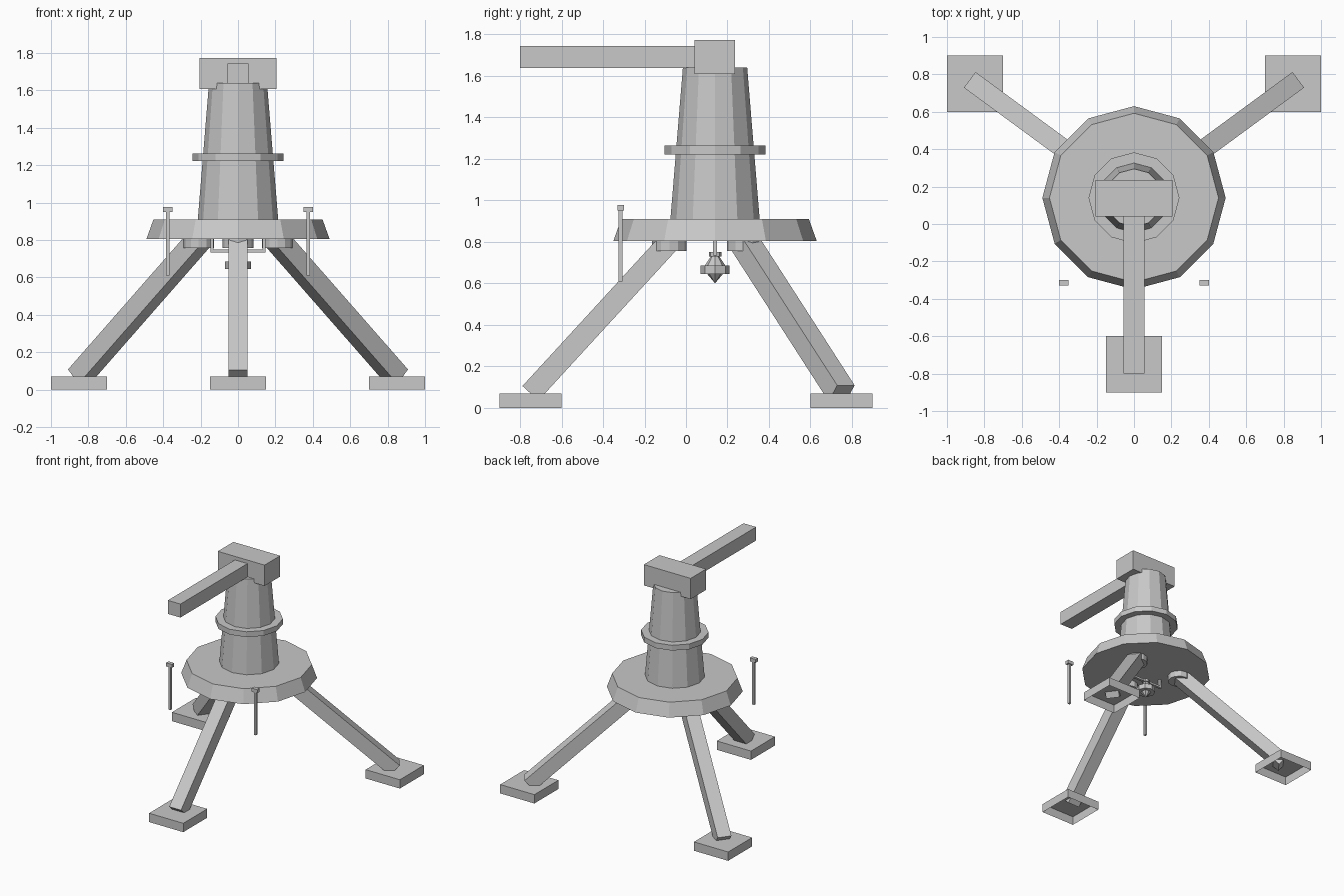
import bpy, bmesh, math
from mathutils import Vector, Matrix

if "Cube" in bpy.data.objects:
    bpy.data.objects.remove(bpy.data.objects["Cube"])

metal = bpy.data.materials.new("grey metal")
metal.diffuse_color = (0.58, 0.58, 0.58, 1)
metal.use_nodes = True
metal.node_tree.nodes["Principled BSDF"].inputs["Base Color"].default_value = metal.diffuse_color


def finish(name, bm):
    bmesh.ops.recalc_face_normals(bm, faces=bm.faces[:])
    me = bpy.data.meshes.new(name)
    bm.to_mesh(me)
    bm.free()
    me.materials.append(metal)
    ob = bpy.data.objects.new(name, me)
    bpy.context.collection.objects.link(ob)
    return ob


def box(name, lo, hi, open_bottom=False):
    lo, hi = Vector(lo), Vector(hi)
    bm = bmesh.new()
    m = Matrix.Translation((lo + hi) / 2) @ Matrix.Diagonal((*(hi - lo), 1))
    bmesh.ops.create_cube(bm, size=1, matrix=m)
    if open_bottom:
        bm.normal_update()
        down = [f for f in bm.faces if f.normal.z < -0.9]
        bmesh.ops.delete(bm, geom=down, context='FACES_ONLY')
    return finish(name, bm)


def lathe(name, x, y, profile, sides):
    """Turned solid from (radius, z) pairs, listed bottom to top."""
    bm = bmesh.new()
    rings = []
    for r, z in profile:
        if r == 0:
            rings.append([bm.verts.new((x, y, z))] * sides)
        else:
            rings.append([bm.verts.new((x + r * math.cos(2 * math.pi * i / sides),
                                        y + r * math.sin(2 * math.pi * i / sides), z))
                          for i in range(sides)])
    for a, b in zip(rings, rings[1:]):
        for i in range(sides):
            j = (i + 1) % sides
            bm.faces.new(list(dict.fromkeys((a[i], a[j], b[j], b[i]))))
    for ring, (r, z) in ((rings[0], profile[0]), (rings[-1], profile[-1])):
        if r:
            bm.faces.new(ring)
    return finish(name, bm)


def beam(name, a, b, w):
    """Square bar between two points, one side kept level."""
    a, b = Vector(a), Vector(b)
    d = (b - a).normalized()
    side = d.cross(Vector((0, 0, 1))).normalized()
    up = side.cross(d)
    rot = Matrix((side, d, up)).transposed().to_4x4()
    bm = bmesh.new()
    m = Matrix.Translation((a + b) / 2) @ rot @ Matrix.Diagonal((w, (b - a).length, w, 1))
    bmesh.ops.create_cube(bm, size=1, matrix=m)
    return finish(name, bm)


CY = 0.14  # column axis

# Round platform, tapered column and collar
lathe("platform", 0, CY, [(0.49, 0.805), (0.452, 0.91)], 12)
lathe("column", 0, CY, [(0.215, 0.91), (0.155, 1.64)], 12)
lathe("collar", 0, CY, [(0.243, 1.222), (0.243, 1.264)], 12)

# Head block and long front arm
box("head_block", (-0.205, 0.04, 1.608), (0.205, 0.235, 1.773))
box("front_arm", (-0.055, -0.8, 1.638), (0.055, 0.05, 1.745))

# Three legs with hubs and hollow foot pads
legs = {"front": ((0, -0.75), (0, -0.08)),
        "back_left": ((-0.85, 0.75), (-0.21, 0.28)),
        "back_right": ((0.85, 0.75), (0.21, 0.28))}
for name, ((fx, fy), (hx, hy)) in legs.items():
    beam(name + "_leg", (fx, fy, 0.07), (hx, hy, 0.8), 0.104)
    lathe(name + "_hub", hx, hy, [(0.083, 0.757), (0.083, 0.806)], 12)
    box(name + "_foot", (fx - 0.15, fy - 0.15, 0), (fx + 0.15, fy + 0.15, 0.07), True)

# Hanging weight and its bracket
lathe("plumb_weight", 0, CY, [(0, 0.6), (0.038, 0.645), (0.07, 0.645), (0.07, 0.685),
                              (0.05, 0.685), (0.02, 0.73), (0.03, 0.73), (0.03, 0.75)], 8)
box("bracket_bar", (-0.147, CY - 0.01, 0.733), (0.147, CY + 0.01, 0.749))
for s, name in ((-1, "left"), (1, "right")):
    x = s * 0.139
    box(name + "_bracket_post", (x - 0.008, CY - 0.01, 0.745), (x + 0.008, CY + 0.01, 0.806))
    # Free-standing side pins
    x = s * 0.375
    box(name + "_pin_rod", (x - 0.009, -0.325, 0.61), (x + 0.009, -0.306, 0.95))
    box(name + "_pin_head", (x - 0.025, -0.33, 0.95), (x + 0.025, -0.3, 0.978))
